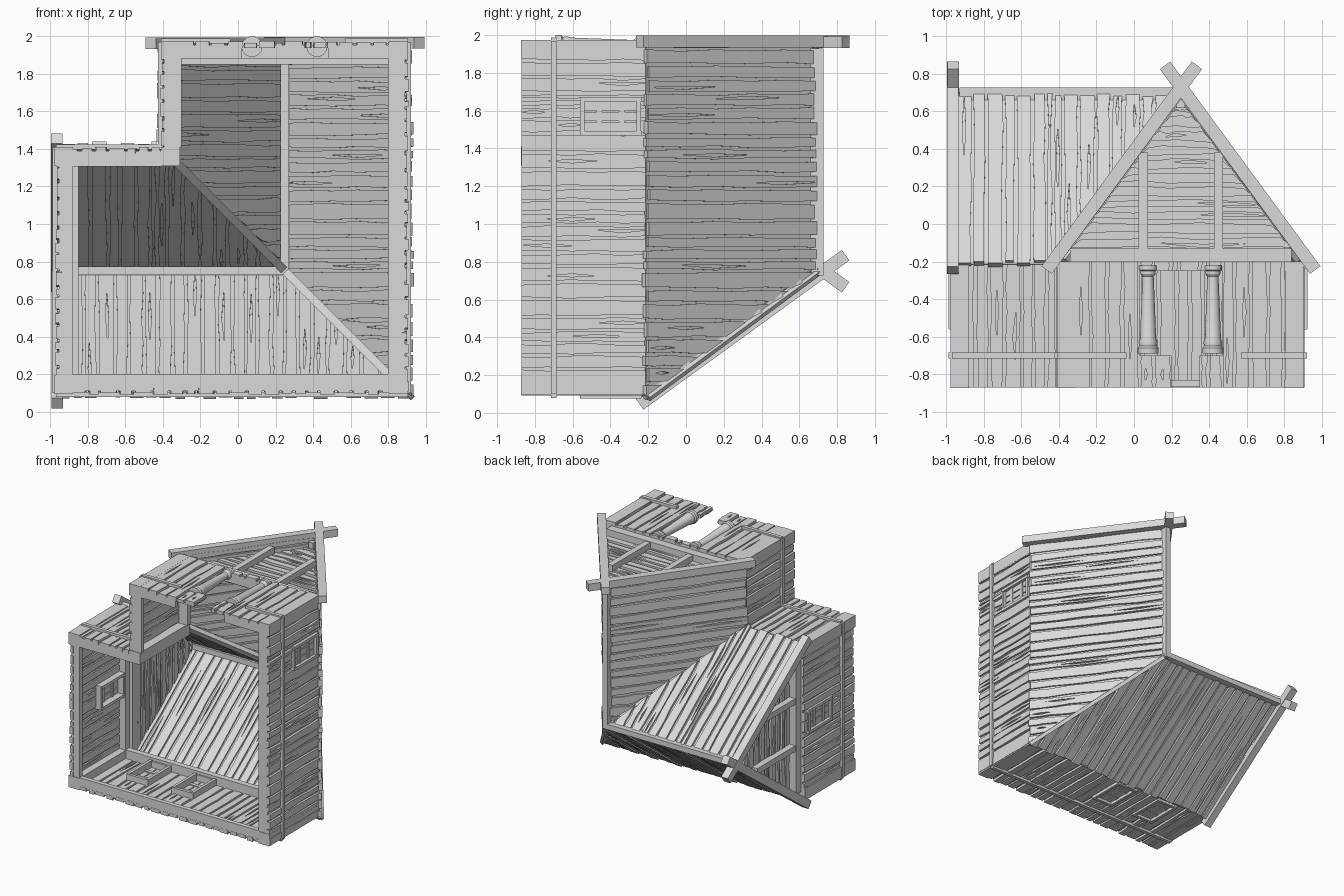
import bpy, bmesh, math, random
from mathutils import Vector as V

random.seed(4)
cube = bpy.data.objects.get("Cube")
if cube:
    bpy.data.objects.remove(cube)

wood = bpy.data.materials.new("pale grey wood")
wood.use_nodes = True
wood.diffuse_color = (0.7, 0.7, 0.7, 1)
wood.node_tree.nodes["Principled BSDF"].inputs["Base Color"].default_value = (0.7, 0.7, 0.7, 1)

BOTTOM, EAVE, RIDGE = -0.87, -0.2, 0.72
MID = V((0.25, -0.1, 0.75))            # inside the house, below the ridge crossing
X, Y, Z = V((1, 0, 0)), V((0, 1, 0)), V((0, 0, 1))
RUN = 0.68                              # horizontal run of every roof slope
LEN = math.hypot(RUN, RIDGE - EAVE)


def finish(name, bm):
    bmesh.ops.recalc_face_normals(bm, faces=bm.faces)
    mesh = bpy.data.meshes.new(name)
    bm.to_mesh(mesh)
    bm.free()
    mesh.materials.append(wood)
    obj = bpy.data.objects.new(name, mesh)
    bpy.context.collection.objects.link(obj)
    return obj


def frame(origin, across, along):
    """Map (across, along, depth into the house) to world space."""
    o, s, t = V(origin), V(across).normalized(), V(along).normalized()
    n = s.cross(t)
    if n.dot(MID - o) < 0:
        n = -n
    return lambda a, b, d: o + s * a + t * b + n * d


def strip(bm, fr, left, right, d0, d1):
    """Solid plank through matching stations on its two long edges."""
    rings = [[bm.verts.new(fr(*p, d)) for p, d in ((l, d0), (r, d0), (r, d1), (l, d1))]
             for l, r in zip(left, right)]
    for a, b in zip(rings, rings[1:]):
        for i in range(4):
            j = (i + 1) % 4
            bm.faces.new((a[i], a[j], b[j], b[i]))
    bm.faces.new(rings[0])
    bm.faces.new(rings[-1])


def block(bm, fr, s0, s1, t0, t1, d0, d1):
    strip(bm, fr, [(s0, t0), (s0, t1)], [(s1, t0), (s1, t1)], d0, d1)


def beam(bm, p, q, side, width, depth):
    p, q = V(p), V(q)
    block(bm, frame(p, side, q - p), -width / 2, width / 2, 0, (q - p).length, -depth / 2, depth / 2)


def plank(bm, fr, s0, s1, a, b, thick, gap, ragged):
    """One wavy plank, sometimes split by a crack; a and b are its ends at both edges."""
    steps, d0 = 5, random.uniform(0, 0.012)
    start = random.uniform(-ragged, ragged)
    wave = lambda: random.uniform(0.2, 1) * gap
    ends = lambda k, f: a[k] + (b[k] - a[k]) * f + start * (1 - f)
    fs = [i / steps for i in range(steps + 1)]
    left = [(s0 + wave(), ends(0, f)) for f in fs]
    right = [(s1 - wave(), ends(1, f)) for f in fs]
    if random.random() < 0.4 and s1 - s0 > 0.05:
        k, c = random.randint(1, steps - 1), random.uniform(0.35, 0.65)
        mid = [tuple(V(l).lerp(V(r), c)) for l, r in zip(left, right)]
        lo, hi = list(mid), list(mid)
        lo[k], hi[k] = (mid[k][0] - 0.008, mid[k][1]), (mid[k][0] + 0.008, mid[k][1])
        strip(bm, fr, left, lo, d0, thick)
        strip(bm, fr, hi, right, d0, thick)
    else:
        strip(bm, fr, left, right, d0, thick)
    # thin backing that closes the joints
    strip(bm, fr, [(s0, a[0]), (s0, b[0])], [(s1, a[1]), (s1, b[1])], 0.022, 0.025)


def planking(name, fr, s0, s1, lo, hi, holes=(), marks=(), pitch=0.08, thick=0.037, gap=0.014, ragged=0.0):
    bm = bmesh.new()
    fixed = {s0, s1, *marks, *(e for h in holes for e in h[:2])}
    cuts, s = set(fixed), s0
    while s < s1:
        s += pitch * random.uniform(0.75, 1.2)
        if s < s1 and all(abs(s - e) > 0.03 for e in fixed):
            cuts.add(s)
    cuts = sorted(cuts)
    for p, q in zip(cuts, cuts[1:]):
        spans = [((lo(p), lo(q)), (hi(p), hi(q)))]
        for h0, h1, t0, t1 in holes:
            if h0 < (p + q) / 2 < h1:
                spans = [x for a, b in spans for x in ((a, (t0, t0)), ((t1, t1), b))]
        for a, b in spans:
            b = (max(b[0], a[0] + 0.001), max(b[1], a[1] + 0.001))
            if max(b[0] - a[0], b[1] - a[1]) > 0.01:
                plank(bm, fr, p, q, a, b, thick, gap, ragged)
    finish(name, bm)


# Walls: origin, across axis, range, window centres, sill depth
WIN0, WIN1, HALF = -0.55, -0.25, 0.09
door = [(0.03, 0.2, -0.7, -0.25), (0.2, 0.35, BOTTOM, -0.25), (0.35, 0.47, -0.7, -0.25)]
walls = [
    ("left_wall", (0.91, 0, 0), Z, 0.1, 1.97, [1.57], 0.11),
    ("right_wall", (-0.975, 0, 0), Z, 0.1, 1.41, [0.75], 0.095),
    ("rear_wall", (0, 0, 0.09), X, -0.97, 0.905, [-0.55, -0.13], 0.11),
    ("side_wing_wall", (0, 0, 1.412), X, -0.97, -0.41, [], 0.105),
    ("inner_corner_wall", (-0.415, 0, 0), Z, 1.41, 1.97, [], 0.115),
    ("entrance_wall", (0, 0, 1.975), X, -0.41, 0.905, [], 0.095),
]
for name, origin, axis, s0, s1, windows, deep in walls:
    fr = frame(origin, axis, Y)
    entrance = name == "entrance_wall"
    holes = door if entrance else [(w - HALF, w + HALF, WIN0, WIN1) for w in windows]
    planking(name, fr, s0, s1, lambda s: BOTTOM, lambda s: EAVE, holes)

    # sill, top plate and outer belt
    bm = bmesh.new()
    for a, b in ([(s0, 0.02), (0.48, s1)] if entrance else [(s0, s1)]):
        block(bm, fr, a, b, BOTTOM + 0.002, -0.83, 0.025, deep)
    block(bm, fr, s0, s1, -0.25, EAVE, 0.025, deep)
    for a, b in ([(s0, -0.04), (0.57, s1)] if entrance else [(s0, s1)]):
        block(bm, fr, a, b, -0.715, -0.685, -0.012, 0.015)
    finish(name + "_frame", bm)

    # window surround and shutter planks
    for w in windows:
        bm = bmesh.new()
        for side in (-1, 1):
            c = w + side * HALF
            block(bm, fr, c - 0.012, c + 0.012, WIN0 - 0.01, WIN1 + 0.015, -0.014, 0.09)
            t = (WIN0 + WIN1) / 2 + side * 0.15
            block(bm, fr, w - 0.1, w + 0.1, t - 0.012, t + 0.012, -0.01, 0.085)
        for k in (-1, 0, 1):
            block(bm, fr, w + k * 0.056 - 0.024, w + k * 0.056 + 0.024, WIN0, WIN1, 0.012, 0.032)
        for t in (-0.46, -0.34):
            block(bm, fr, w - HALF, w + HALF, t - 0.015, t + 0.015, 0.006, 0.04)
        finish(name + "_window", bm)

# Corner posts
bm = bmesh.new()
for x, z in ((-0.928, 0.146), (0.855, 0.146), (0.855, 1.925), (-0.36, 1.925), (-0.36, 1.36), (-0.928, 1.36)):
    beam(bm, (x, -0.873, z), (x, EAVE, z), X, 0.1, 0.1)
finish("corner_posts", bm)

# Roof slopes meeting in one hip and one valley
RISE = RIDGE - EAVE
zero, full = (lambda s: 0), (lambda s: LEN - 0.015)
planking("left_roof", frame((0.935, EAVE, 0), Z, (-RUN, RISE, 0)), 0.07, 1.96, zero,
         lambda s: min(full(s), LEN * (s - 0.07) / RUN), marks=[0.75], ragged=0.015)
planking("rear_roof", frame((0, EAVE, 0.07), X, (0, RISE, RUN)), -0.95, 0.93, zero,
         lambda s: min(full(s), LEN * (0.93 - s) / RUN), marks=[0.25], ragged=0.015)
planking("entrance_roof", frame((-0.435, EAVE, 0), Z, (RUN, RISE, 0)), 0.75, 1.96,
         lambda s: LEN * max(0, (1.43 - s) / RUN), full, marks=[1.43], ragged=0.012)
planking("side_wing_roof", frame((0, EAVE, 1.435), X, (0, RISE, -RUN)), -0.95, 0.25,
         lambda s: LEN * max(0, (s + 0.43) / RUN), full, marks=[-0.43], ragged=0.012)

# Ridge, hip and valley beams
bm = bmesh.new()
top = (0.25, 0.65, 0.75)
beam(bm, (0.25, 0.672, 0.73), (0.25, 0.672, 1.93), X, 0.045, 0.11)
beam(bm, (0.27, 0.672, 0.75), (-0.93, 0.672, 0.75), Z, 0.045, 0.11)
beam(bm, (0.86, EAVE, 0.14), top, (1, 0, 1), 0.045, 0.04)
beam(bm, (-0.37, EAVE, 1.37), top, (1, 0, 1), 0.045, 0.04)
beam(bm, (0.925, EAVE, 0.078), (0.25, 0.708, 0.75), (1, 0, 1), 0.03, 0.025)
finish("roof_beams", bm)

# Gables: boards, tie beam, posts and crossed rafters
for name, origin, axis, face, mid, spread in (("entrance_gable", (0, 0, 1.89), X, Z, 0.25, 0.715),
                                              ("side_gable", (-0.89, 0, 0), Z, -X, 0.75, 0.705)):
    fr = frame(origin, Y, axis)
    half = lambda s: (RIDGE - s) * RUN / RISE - 0.045
    planking(name + "_boards", fr, -0.14, 0.62, lambda s: mid - half(s), lambda s: mid + half(s),
             pitch=0.075, gap=0.022)
    bm = bmesh.new()
    block(bm, fr, EAVE, -0.13, mid - 0.59, mid + 0.59, -0.05, 0.04)
    for side in (-1, 1):
        c = mid + side * 0.2
        block(bm, fr, -0.13, 0.38, c - 0.025, c + 0.025, -0.045, 0.01)
    finish(name + "_timbers", bm)
    bm = bmesh.new()
    for side in (-1, 1):
        base = V(origin) + face * (0.074 + side * 0.002)
        foot = base + axis * (mid + side * spread) + Y * -0.245
        tip = base + axis * (mid - side * 0.085) + Y * 0.845
        beam(bm, foot, tip, face, 0.062, 0.068)
    finish(name + "_rafters", bm)

# Turned entrance pillars
profile = [(0, -0.69), (0.056, -0.69), (0.056, -0.66), (0.047, -0.65), (0.05, -0.63), (0.043, -0.61),
           (0.03, -0.28), (0.04, -0.265), (0.04, -0.25), (0.05, -0.245), (0.05, -0.22), (0, -0.22)]
for side, x in (("right", 0.075), ("left", 0.42)):
    bm = bmesh.new()
    vs = [bm.verts.new((x + r, y, 1.945)) for r, y in profile]
    es = [bm.edges.new(p) for p in zip(vs, vs[1:])]
    bmesh.ops.spin(bm, geom=vs + es, cent=(x, 0, 1.945), axis=Y, angle=math.tau, steps=14)
    bmesh.ops.remove_doubles(bm, verts=bm.verts, dist=0.0005)
    pillar = finish(side + "_entrance_pillar", bm)
    bpy.ops.object.select_all(action="DESELECT")
    pillar.select_set(True)
    bpy.context.view_layer.objects.active = pillar
    bpy.ops.object.shade_smooth_by_angle()
